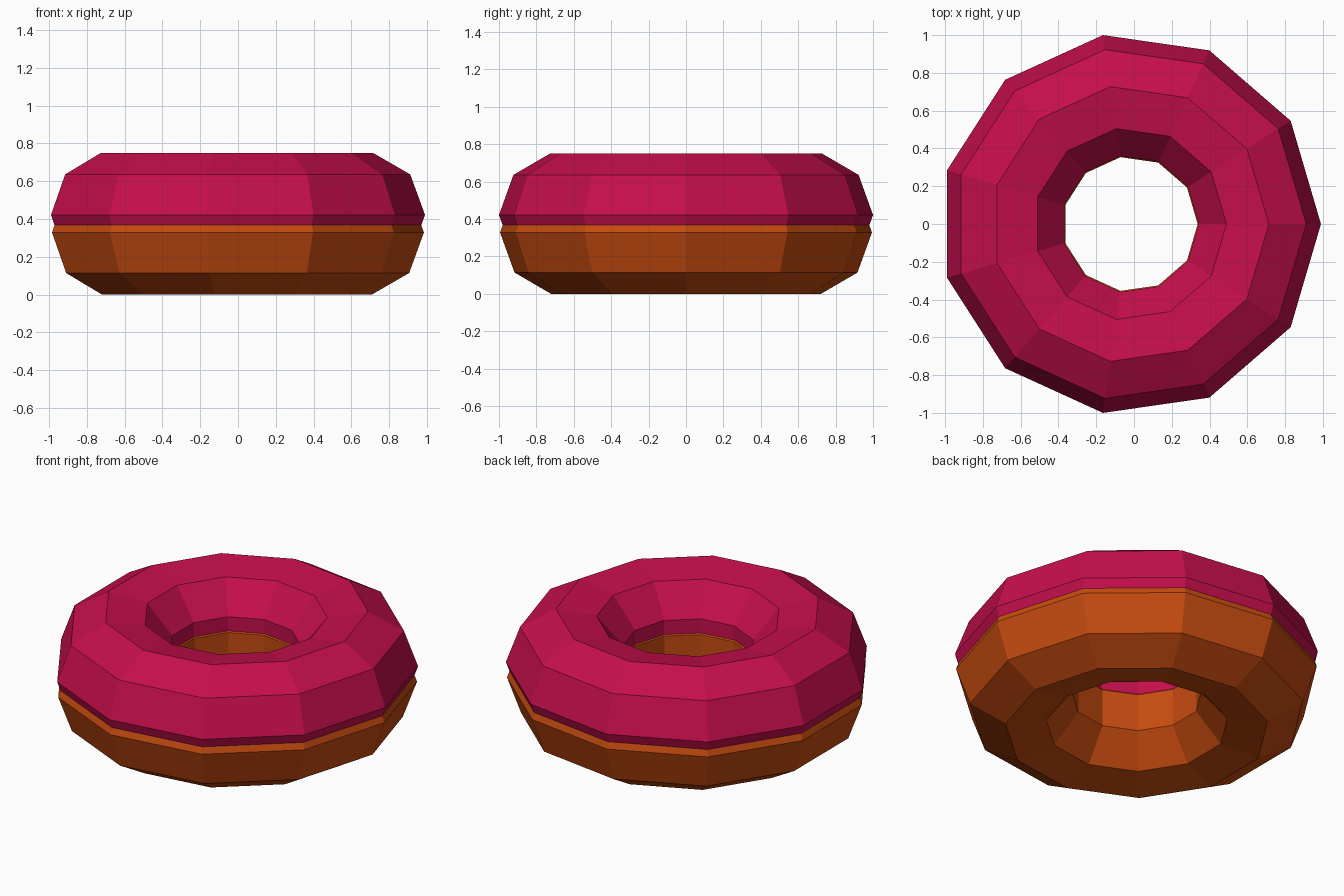
import bpy

if "Cube" in bpy.data.objects:
    bpy.data.objects.remove(bpy.data.objects["Cube"])


def ring(name, major, z, color):
    # Low-poly torus: 11 sides around, 9-sided cross-section, flat faces
    bpy.ops.mesh.primitive_torus_add(
        major_segments=11, minor_segments=9,
        major_radius=major, minor_radius=0.3335,
        location=(-0.0205, 0, z))
    obj = bpy.context.object
    obj.name = name
    bpy.ops.object.shade_flat()
    mat = bpy.data.materials.new(name + "_material")
    mat.diffuse_color = (*color, 1)
    mat.use_nodes = True
    mat.node_tree.nodes["Principled BSDF"].inputs["Base Color"].default_value = mat.diffuse_color
    obj.data.materials.append(mat)
    return obj


# Baked dough below, slightly narrower than the icing overlapping it
ring("dough", 0.671, 0.3284, (0.565, 0.07, 0.005))
ring("icing", 0.6768, 0.4216, (0.558, 0.0045, 0.072))
